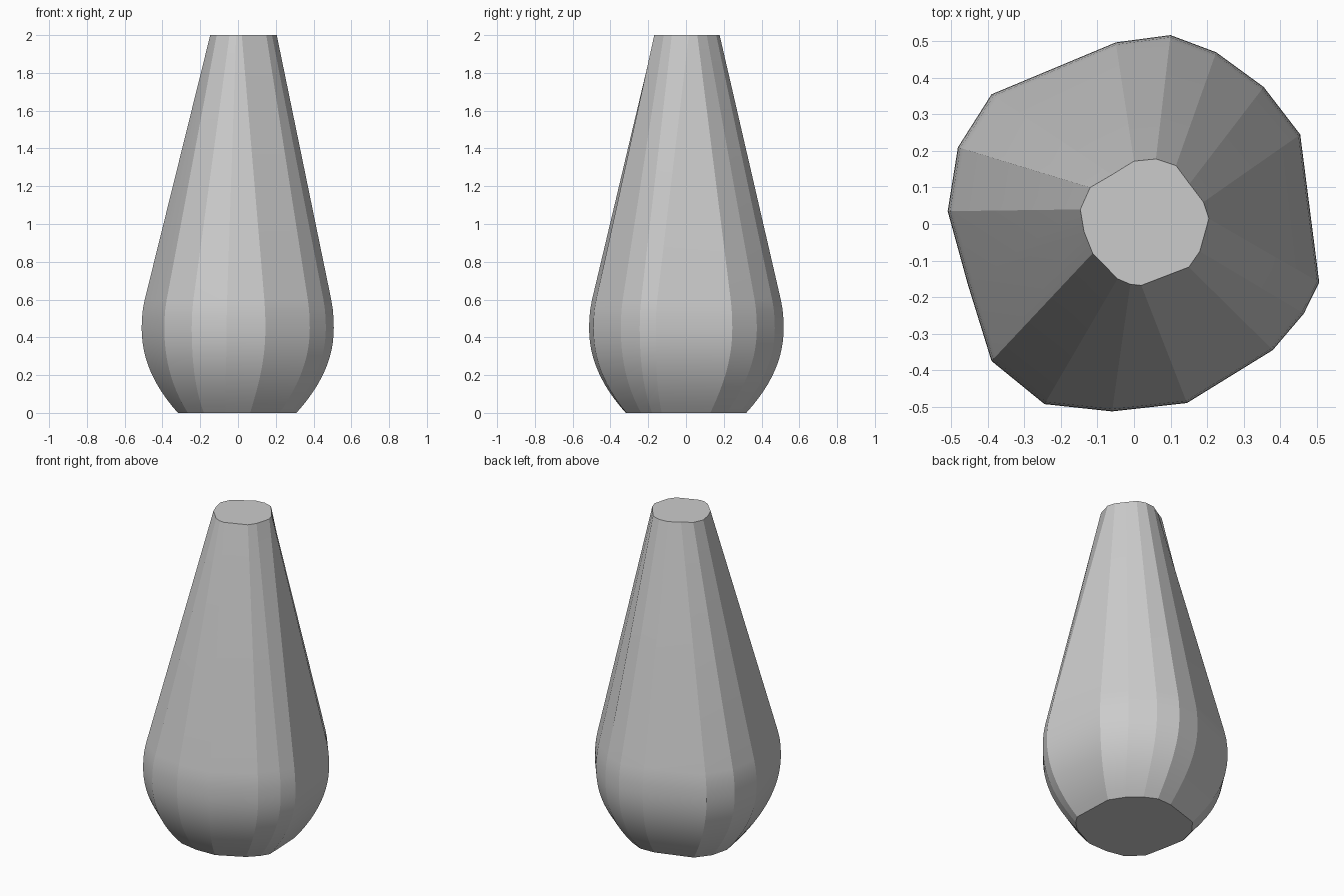
import bpy, bmesh, math
from mathutils import Vector, Matrix

cube = bpy.data.objects.get("Cube")
if cube:
    bpy.data.objects.remove(cube, do_unlink=True)

# Irregular outline of the belly, and the matching corners of the neck
BELLY = [(.10, .517), (.225, .47), (.355, .375), (.455, .245),
         (.507, -.16), (.465, -.245), (.38, -.345), (.145, -.49),
         (-.06, -.513), (-.245, -.493), (-.39, -.375), (-.455, -.165),
         (-.51, .035), (-.482, .21), (-.39, .355), (-.05, .497)]
NECK = [(.06, .178), (.115, .16), (.152, .11), (.19, .06),
        (.205, .015), (.18, -.075), (.15, -.118), (.02, -.168),
        (-.01, -.165), (-.045, -.15), (-.113, -.08), (-.137, -.02),
        (-.147, .04), (-.12, .10), (-.06, .135), (0, .172)]
BELLY_Z, BASE_SCALE, BASE_TWIST = .45, .63, math.radians(-5)


def lower_ring(z):
    """Belly outline drawn in, and slightly turned, towards the base."""
    drop = (1 - z / BELLY_Z) ** 2.1
    turn = Matrix.Rotation(BASE_TWIST * drop, 2)
    scale = 1 - (1 - BASE_SCALE) * drop
    return [((turn @ Vector(p)) * scale).to_3d() + Vector((0, 0, z)) for p in BELLY]


def upper_ring(z, blend):
    """Belly outline blended into the neck outline."""
    return [Vector(a).lerp(Vector(b), blend).to_3d() + Vector((0, 0, z))
            for a, b in zip(BELLY, NECK)]


# Rounded belly below, straight taper above
rings = [lower_ring(BELLY_Z * i / 12) for i in range(13)]
rings += [upper_ring(z, b) for z, b in ((.5, .004), (.55, .018), (.6, .045), (2, 1))]

bm = bmesh.new()
loops = [[bm.verts.new(p) for p in ring] for ring in rings]
count = len(BELLY)
for low, high in zip(loops, loops[1:]):
    for i in range(count):
        j = (i + 1) % count
        bm.faces.new((low[i], low[j], high[j], high[i]))
bm.faces.new(loops[0])
bm.faces.new(loops[-1])
bmesh.ops.recalc_face_normals(bm, faces=bm.faces)

# Smooth along each facet, crisp between facets and around the flat ends
for face in bm.faces:
    face.smooth = len(face.verts) == 4
for edge in bm.edges:
    a, b = edge.verts
    upright = abs(a.co.z - b.co.z) > .01
    at_end = any(len(f.verts) > 4 for f in edge.link_faces)
    edge.smooth = not (at_end or (upright and edge.calc_face_angle(0) > .1))

mesh = bpy.data.meshes.new("vase_body")
bm.to_mesh(mesh)
bm.free()
body = bpy.data.objects.new("vase_body", mesh)
bpy.context.collection.objects.link(body)

# Plain grey finish
grey = bpy.data.materials.new("plain_grey")
grey.use_nodes = True
colour = (.6, .6, .6, 1)
grey.diffuse_color = colour
grey.node_tree.nodes["Principled BSDF"].inputs["Base Color"].default_value = colour
mesh.materials.append(grey)
